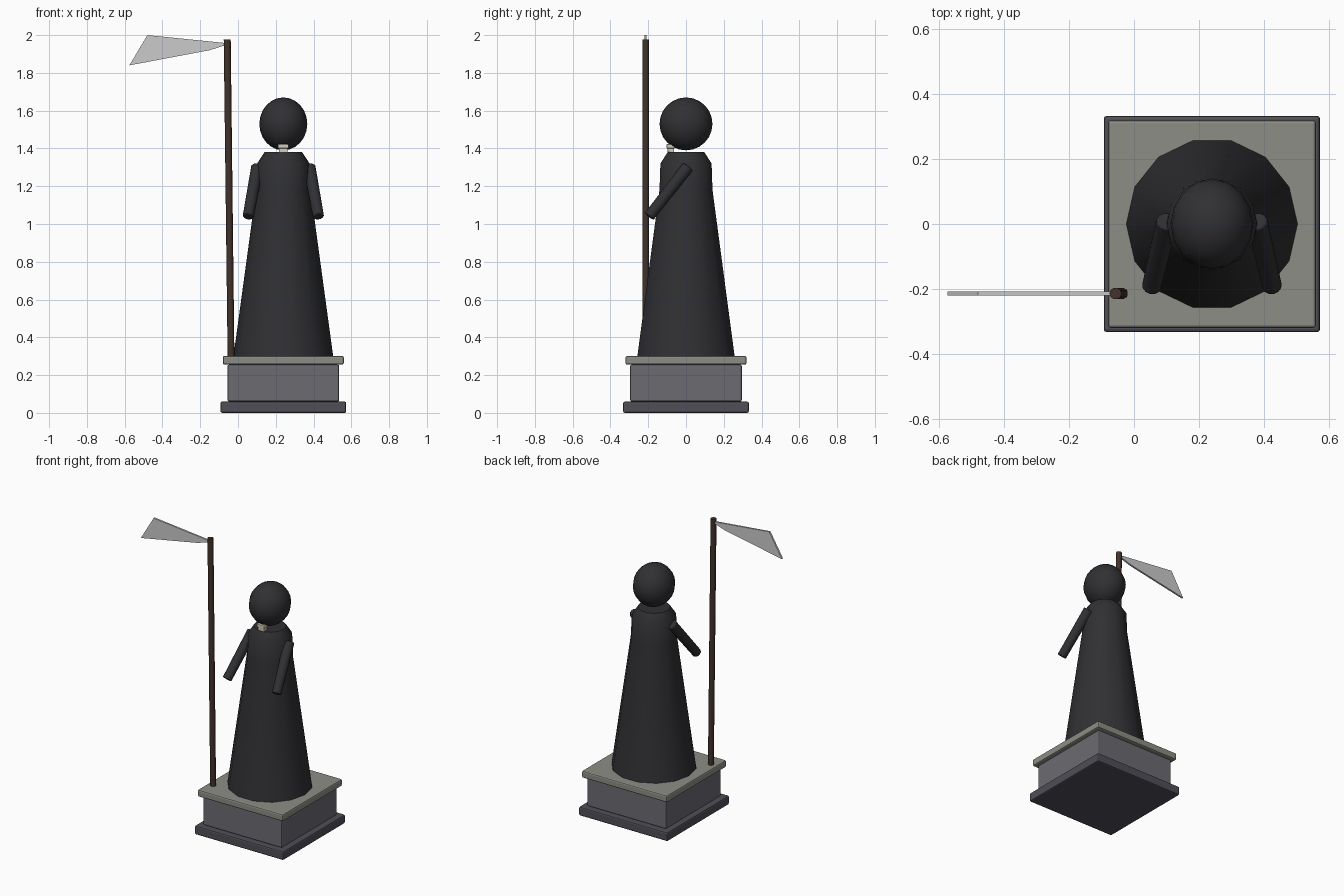
import bpy, bmesh, math
from mathutils import Vector, Matrix

if "Cube" in bpy.data.objects:
    bpy.data.objects.remove(bpy.data.objects["Cube"])

CX = 0.24  # statue axis


def mat(name, rgb):
    m = bpy.data.materials.new(name)
    m.diffuse_color = (*rgb, 1)
    m.use_nodes = True
    m.node_tree.nodes["Principled BSDF"].inputs["Base Color"].default_value = m.diffuse_color
    return m


CLOTH = mat("black_cloth", (0.03, 0.03, 0.034))
STONE = mat("stone", (0.15, 0.145, 0.165))
DARK = mat("dark_stone", (0.08, 0.077, 0.095))
LIGHT = mat("light_stone", (0.27, 0.27, 0.24))
WOOD = mat("wood", (0.055, 0.032, 0.024))
STEEL = mat("steel", (0.55, 0.55, 0.58))
BONE = mat("bone", (0.65, 0.62, 0.5))


def finish(bm, name, material, smooth=None, bevel=0):
    bmesh.ops.recalc_face_normals(bm, faces=bm.faces)
    me = bpy.data.meshes.new(name)
    bm.to_mesh(me)
    bm.free()
    ob = bpy.data.objects.new(name, me)
    bpy.context.collection.objects.link(ob)
    me.materials.append(material)
    if bevel:
        b = ob.modifiers.new("bevel", 'BEVEL')
        b.width, b.segments, b.limit_method = bevel, 2, 'ANGLE'
        b.angle_limit = math.radians(50)
    if smooth:
        bpy.ops.object.select_all(action='DESELECT')
        ob.select_set(True)
        bpy.context.view_layer.objects.active = ob
        bpy.ops.object.shade_smooth_by_angle(angle=math.radians(smooth))
    return ob


def box(name, centre, size, material, bevel=0):
    bm = bmesh.new()
    m = Matrix.Translation(centre) @ Matrix.Diagonal((*size, 1))
    bmesh.ops.create_cube(bm, size=1, matrix=m)
    return finish(bm, name, material, None, bevel)


def rod(name, a, b, ra, rb, sides, material, bevel=0):
    a, b = Vector(a), Vector(b)
    d = b - a
    bm = bmesh.new()
    m = Matrix.Translation((a + b) / 2) @ d.to_track_quat('Z', 'Y').to_matrix().to_4x4()
    bmesh.ops.create_cone(bm, cap_ends=True, segments=sides, radius1=ra,
                          radius2=rb, depth=d.length, matrix=m)
    return finish(bm, name, material, 50, bevel)


# Stepped plinth
for name, half, z0, z1, m in (("plinth_foot", 0.333, 0, 0.06, DARK),
                              ("plinth_block", 0.296, 0.06, 0.255, STONE),
                              ("plinth_cap", 0.32, 0.255, 0.302, LIGHT)):
    box(name, (CX, 0, (z0 + z1) / 2), (2 * half, 2 * half, z1 - z0), m, 0.009)

# Robe: lathed profile with 14 sides
bm = bmesh.new()
SIDES = 14
rings = []
for r, z in ((0.264, 0.3), (0.144, 1.18), (0.139, 1.32), (0.1, 1.38)):
    rings.append([bm.verts.new((CX + r * math.cos(math.tau * i / SIDES),
                                r * math.sin(math.tau * i / SIDES), z))
                  for i in range(SIDES)])
for lo, hi in zip(rings, rings[1:]):
    for i in range(SIDES):
        j = (i + 1) % SIDES
        bm.faces.new((lo[i], lo[j], hi[j], hi[i]))
bm.faces.new(rings[0])
bm.faces.new(rings[-1])
finish(bm, "robe", CLOTH, 50)

# Hooded head
bm = bmesh.new()
bmesh.ops.create_uvsphere(bm, u_segments=16, v_segments=12, radius=1,
                          matrix=Matrix.Translation((CX, 0, 1.53))
                          @ Matrix.Diagonal((0.127, 0.14, 0.14, 1)))
finish(bm, "hood", CLOTH, 60)

# Jaw showing under the hood
box("jaw_upper", (CX, -0.08, 1.412), (0.056, 0.045, 0.022), BONE, 0.003)
box("jaw_lower", (CX, -0.08, 1.391), (0.046, 0.034, 0.024), BONE, 0.003)

# Sleeves, mirrored about the statue axis
for name, s in (("left_sleeve", -1), ("right_sleeve", 1)):
    rod(name, (CX + s * 0.138, 0.01, 1.303), (CX + s * 0.186, -0.195, 1.04),
        0.033, 0.03, 12, CLOTH, 0.006)

# Scythe pole and blade
rod("scythe_pole", (-0.037, -0.214, 0.3), (-0.057, -0.214, 1.976),
    0.018, 0.0185, 10, WOOD)
bm = bmesh.new()
outline = ((-0.055, 1.957), (-0.48, 2.0), (-0.575, 1.84), (-0.15, 1.92), (-0.055, 1.95))
face = bm.faces.new([bm.verts.new((x, -0.22, z)) for x, z in outline])
ext = bmesh.ops.extrude_face_region(bm, geom=[face])
bmesh.ops.translate(bm, vec=(0, 0.012, 0),
                    verts=[v for v in ext["geom"] if isinstance(v, bmesh.types.BMVert)])
finish(bm, "scythe_blade", STEEL)
